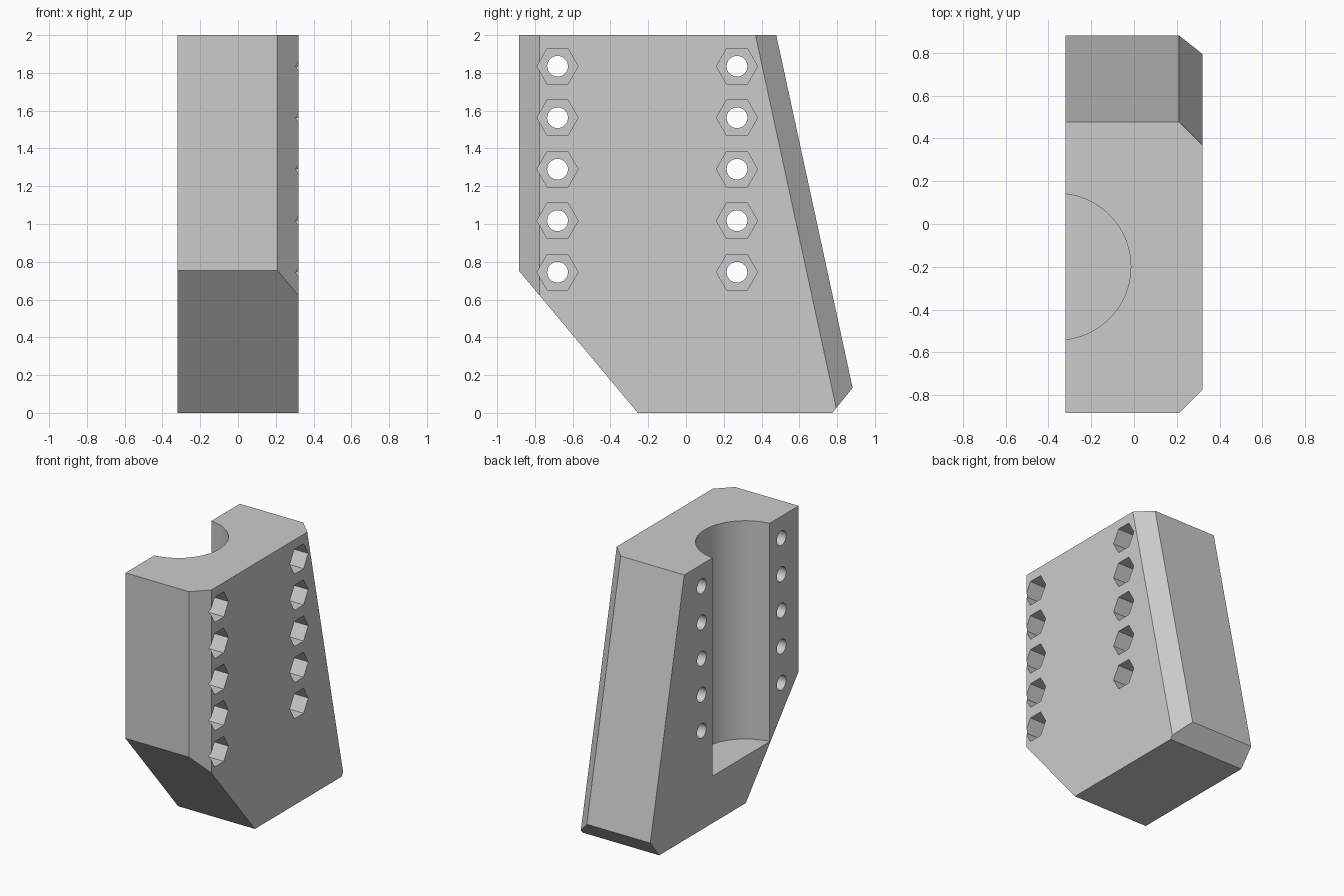
import bpy, bmesh, math
from mathutils import Vector, Matrix

cube = bpy.data.objects.get("Cube")
if cube:
    bpy.data.objects.remove(cube)

grey = bpy.data.materials.new("plain grey")
grey.use_nodes = True
colour = (0.6, 0.6, 0.6, 1)
grey.diffuse_color = colour
grey.node_tree.nodes["Principled BSDF"].inputs["Base Color"].default_value = colour

HALF = 0.32        # half thickness along x
BEVEL_X = 0.21     # where the corner bevels start


def make_object(name, bm):
    bmesh.ops.recalc_face_normals(bm, faces=bm.faces)
    mesh = bpy.data.meshes.new(name)
    bm.to_mesh(mesh)
    bm.free()
    mesh.materials.append(grey)
    obj = bpy.data.objects.new(name, mesh)
    bpy.context.collection.objects.link(obj)
    return obj


def add_prism(bm, sides, radius, depth, matrix):
    bmesh.ops.create_cone(bm, cap_ends=True, segments=sides, radius1=radius,
                          radius2=radius, depth=depth, matrix=matrix)


# Body: side profile (y, z) extruded along x
profile = [(-0.885, 2), (-0.885, 0.753), (-0.255, 0), (0.775, 0), (0.882, 0.133), (0.478, 2)]
bm = bmesh.new()
side = bm.faces.new([bm.verts.new((-HALF, y, z)) for y, z in profile])
extruded = bmesh.ops.extrude_face_region(bm, geom=[side])
bmesh.ops.translate(bm, vec=(2 * HALF, 0, 0),
                    verts=[v for v in extruded["geom"] if isinstance(v, bmesh.types.BMVert)])
bmesh.ops.recalc_face_normals(bm, faces=bm.faces)


# Bevels down the two long corners of the nut side
def slice_corner(a, b, along):
    normal = (Vector(b) - Vector(a)).cross(Vector(along))
    if normal.x < 0:
        normal.negate()
    cut = bmesh.ops.bisect_plane(bm, geom=bm.verts[:] + bm.edges[:] + bm.faces[:],
                                 plane_co=a, plane_no=normal, clear_outer=True)
    rim = [e for e in cut["geom_cut"] if isinstance(e, bmesh.types.BMEdge)]
    bmesh.ops.contextual_create(bm, geom=rim)


slice_corner((BEVEL_X, -0.885, 2), (HALF, -0.775, 2), (0, 0, 1))
slice_corner((BEVEL_X, 0.478, 2), (HALF, 0.368, 2), (0, 0.404, -1.867))
body = make_object("clamp_body", bm)

# Half-round channel cutter, open at the top
bm = bmesh.new()
floor, top = 0.355, 2.2
add_prism(bm, 96, 0.342, top - floor, Matrix.Translation((-0.357, -0.2, (floor + top) / 2)))
channel = make_object("channel_cutter", bm)

# Bolt hole and hexagonal nut pocket cutters
along_x = Matrix.Rotation(math.pi / 2, 4, "Y")
holes, pockets = bmesh.new(), bmesh.new()
pocket_depth = 0.32
for y in (-0.68, 0.27):
    for row in range(5):
        z = 0.745 + row * 0.2725
        add_prism(holes, 32, 0.055, 1, Matrix.Translation((0, y, z)) @ along_x)
        centre = (HALF - pocket_depth + 0.25, y, z)
        add_prism(pockets, 6, 0.109, 0.5, Matrix.Translation(centre) @ along_x)
cutters = [channel, make_object("nut_pocket_cutter", pockets), make_object("bolt_hole_cutter", holes)]

for cutter in cutters:
    mod = body.modifiers.new(cutter.name, "BOOLEAN")
    mod.operation = "DIFFERENCE"
    mod.solver = "EXACT"
    mod.object = cutter

# Bake the cuts, then drop the cutters
bpy.context.view_layer.update()
result = bpy.data.meshes.new_from_object(body.evaluated_get(bpy.context.evaluated_depsgraph_get()))
body.modifiers.clear()
body.data = result
for cutter in cutters:
    bpy.data.objects.remove(cutter)

bpy.context.view_layer.objects.active = body
body.select_set(True)
bpy.ops.object.shade_smooth_by_angle(angle=math.radians(30))
